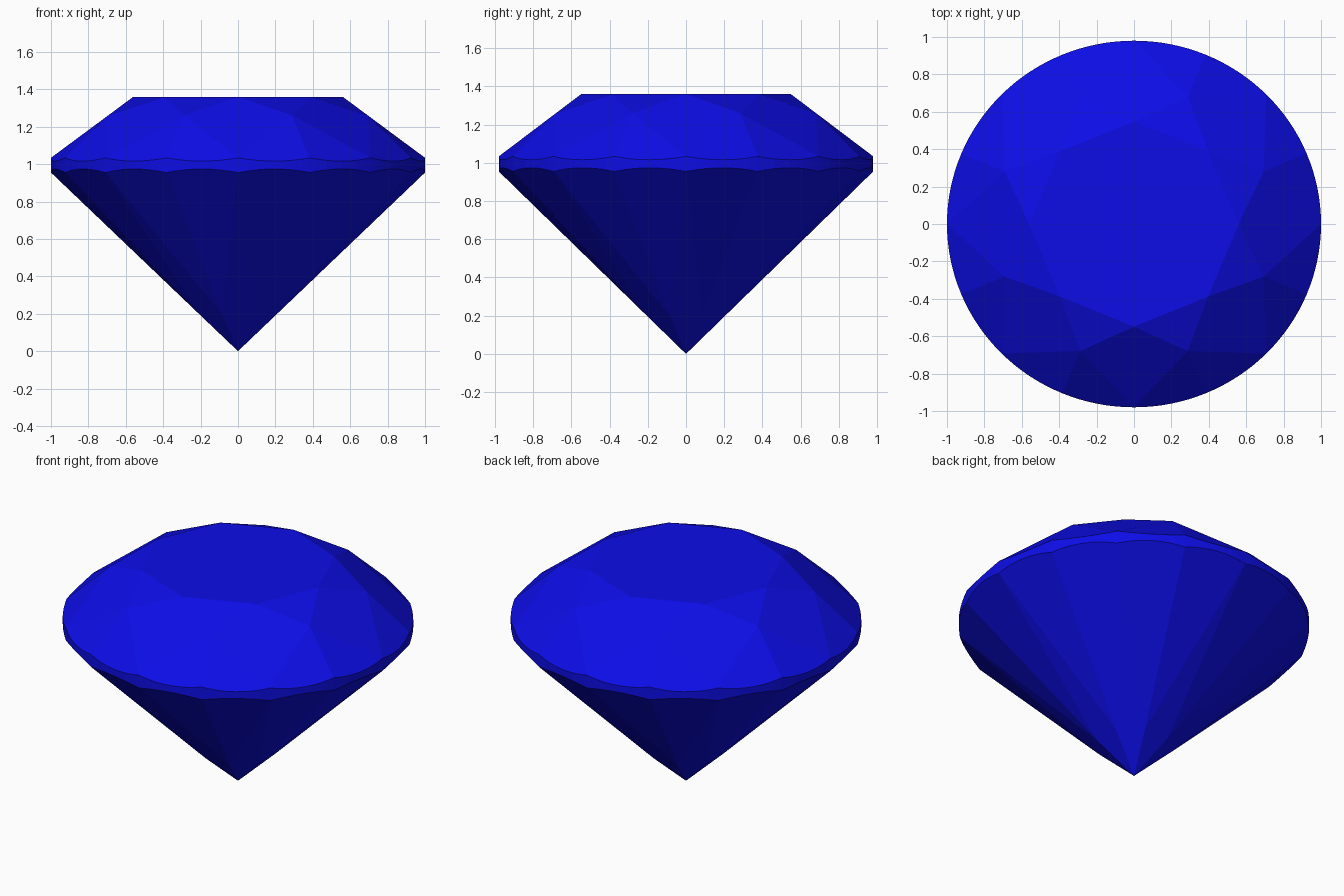
import bpy, bmesh
from math import sin, cos, pi
from mathutils import Vector
from mathutils.geometry import normal

if "Cube" in bpy.data.objects:
    bpy.data.objects.remove(bpy.data.objects["Cube"])

Y_SCALE = 0.98
TABLE_R, TABLE_Z = 0.56, 1.36
CROWN_R = 0.75                    # side corners of the crown kites
TOP_Z, LOW_Z = 1.034, 0.955       # girdle rim at facet corners
PAV_R = 0.22                      # side corners of the pavilion kites
STEP = pi / 8
SUB = 8                           # girdle segments per facet


def polar(r, a, z):
    return Vector((r * cos(a), r * sin(a), z))


crown_z = TABLE_Z - (TABLE_Z - TOP_Z) * (CROWN_R * cos(STEP) - TABLE_R) / (1 - TABLE_R)
pav_z = LOW_Z * PAV_R * cos(STEP)

# Culet, table octagon and the kite side corners
points = [Vector((0, 0, 0))]
for i in range(8):
    a = i * pi / 4
    points += [polar(TABLE_R, a, TABLE_Z),
               polar(CROWN_R, a + STEP, crown_z),
               polar(PAV_R, a + STEP, pav_z)]

# Scalloped girdle: each half facet's plane meets the round rim
for i in range(16):
    a0, a1 = i * STEP, (i + 1) * STEP
    mid = a1 if i % 2 == 0 else a0
    for rim_z, r, z in ((TOP_Z, CROWN_R, crown_z), (LOW_Z, PAV_R, pav_z)):
        p0 = polar(1, a0, rim_z)
        n = normal(p0, polar(1, a1, rim_z), polar(r, mid, z))
        for k in range(SUB):
            a = a0 + STEP * k / SUB
            p = polar(1, a, 0)
            p.z = n.dot(p0 - p) / n.z
            points.append(p)

# The cut stone is the convex hull of these corners
bm = bmesh.new()
for p in points:
    bm.verts.new((p.x, p.y * Y_SCALE, p.z))
hull = bmesh.ops.convex_hull(bm, input=bm.verts[:])
loose = [v for v in bm.verts if not v.link_faces]
bmesh.ops.delete(bm, geom=loose, context='VERTS')
bmesh.ops.dissolve_limit(bm, angle_limit=0.005, verts=bm.verts[:], edges=bm.edges[:])
bmesh.ops.recalc_face_normals(bm, faces=bm.faces[:])

mesh = bpy.data.meshes.new("gemstone")
bm.to_mesh(mesh)
bm.free()
gem = bpy.data.objects.new("gemstone", mesh)
bpy.context.collection.objects.link(gem)

# Blue stone
mat = bpy.data.materials.new("blue_stone")
mat.diffuse_color = (0.004, 0.004, 0.8, 1)
mat.use_nodes = True
mat.node_tree.nodes["Principled BSDF"].inputs["Base Color"].default_value = mat.diffuse_color
mesh.materials.append(mat)
